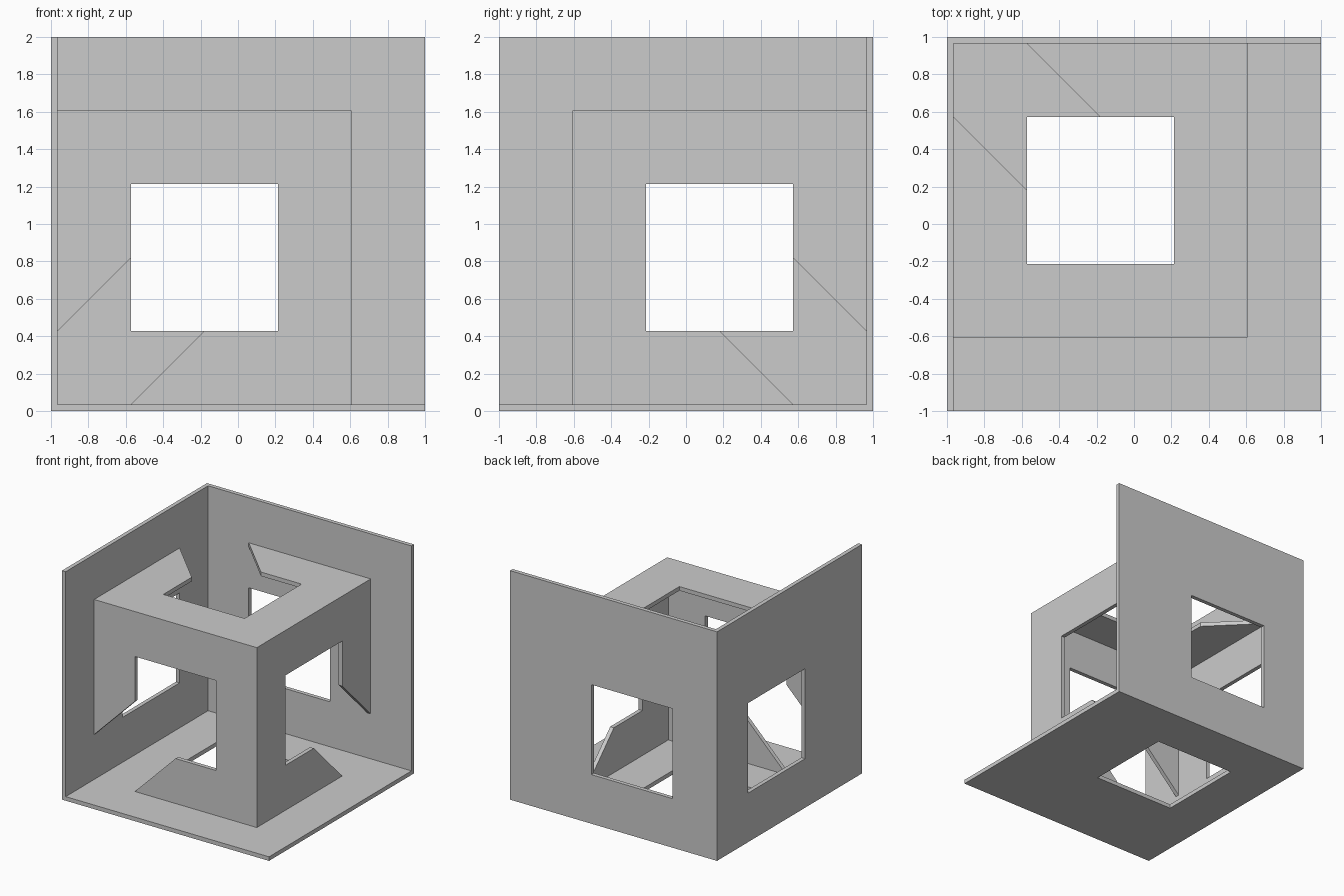
import bpy, bmesh

if "Cube" in bpy.data.objects:
    bpy.data.objects.remove(bpy.data.objects["Cube"], do_unlink=True)

T = 2 / 56             # sheet thickness
U = 11 * T             # one unit of the frame's layout
L = 2 - T              # inside length of the outer walls
CORNER = (-1 + T, 1 - T, T)

grey = bpy.data.materials.new("plain grey")
grey.use_nodes = True
colour = (0.6, 0.6, 0.6, 1)
grey.diffuse_color = colour
grey.node_tree.nodes["Principled BSDF"].inputs["Base Color"].default_value = colour


def place(p, axis):
    """Turn plate coordinates (a, b, height) to face one axis from the corner."""
    q = [0, 0, 0]
    for k in range(3):
        q[(axis + 1 + k) % 3] = p[k]
    return (CORNER[0] + q[0], CORNER[1] - q[1], CORNER[2] + q[2])


def three_plates(name, make_faces):
    """Repeat one plate on all three axes and weld the mitred joints."""
    bm = bmesh.new()
    for axis in range(3):
        for face in make_faces():
            bm.faces.new([bm.verts.new(place(p, axis)) for p in face])
    bmesh.ops.remove_doubles(bm, verts=bm.verts, dist=1e-4)
    bmesh.ops.recalc_face_normals(bm, faces=bm.faces)
    mesh = bpy.data.meshes.new(name)
    bm.to_mesh(mesh)
    bm.free()
    mesh.materials.append(grey)
    obj = bpy.data.objects.new(name, mesh)
    bpy.context.scene.collection.objects.link(obj)


def square(lo, hi, h):
    return [(lo, lo, h), (hi, lo, h), (hi, hi, h), (lo, hi, h)]


def wall_faces():
    """Square sheet with a square window, mitred on its two joined sides."""
    inside, outside = square(0, L, 0), square(-T, L, -T)
    hole_in, hole_out = square(U, 3 * U, 0), square(U, 3 * U, -T)
    faces = []
    for i in range(4):
        j = (i + 1) % 4
        faces.append([inside[i], inside[j], hole_in[j], hole_in[i]])
        faces.append([outside[i], outside[j], hole_out[j], hole_out[i]])
        faces.append([hole_in[i], hole_in[j], hole_out[j], hole_out[i]])
        if i in (1, 2):    # free edges only
            faces.append([inside[i], inside[j], outside[j], outside[i]])
    return faces


def frame_faces():
    """Open frame with slanted ends, mitred along the cube's outer edges."""
    profile = [(1, 0), (4, 0), (4, 4), (0, 4), (0, 1),
               (1, 2), (1, 3), (3, 3), (3, 1), (2, 1)]
    inner = 4 * U - T
    outside = [(a * U, b * U, 4 * U) for a, b in profile]
    inside = [(min(a * U, inner), min(b * U, inner), inner) for a, b in profile]
    faces = [outside, inside]
    for i, (a, b) in enumerate(profile):
        j = (i + 1) % len(profile)
        c, d = profile[j]
        if not (a == c == 4 or b == d == 4):
            faces.append([outside[i], outside[j], inside[j], inside[i]])
    return faces


three_plates("outer_walls", wall_faces)
three_plates("inner_cube_frame", frame_faces)
